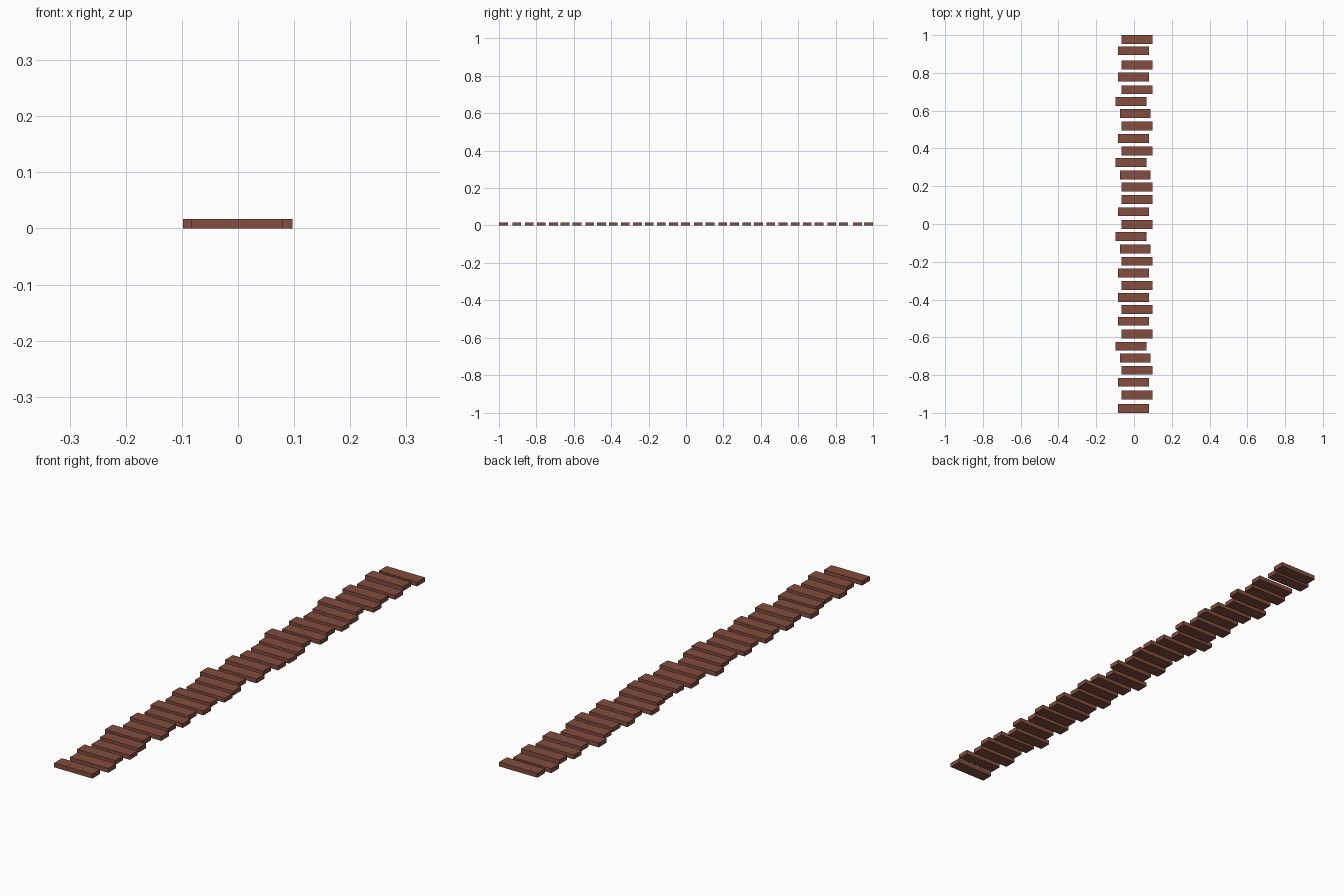
import bpy

if "Cube" in bpy.data.objects:
    bpy.data.objects.remove(bpy.data.objects["Cube"])

WIDTH, DEPTH, HEIGHT = 0.163, 0.047, 0.017

# Sideways offset of each kind of plank placement
SHIFT = {"R": 0.0155, "L": -0.0025, "F": -0.0165, "M": 0.0065}

# Placement kinds and y centres, front to back
kinds = "LRLRMFRLRLRLRMFRLRRMFRLRMFRLRLR"
centres = [-0.976, -0.905, -0.838, -0.774, -0.709, -0.647, -0.583, -0.515,
           -0.452, -0.389, -0.325, -0.260, -0.197, -0.132, -0.067, -0.002,
           0.065, 0.129, 0.196, 0.260, 0.325, 0.387, 0.453, 0.518,
           0.584, 0.648, 0.711, 0.779, 0.842, 0.917, 0.976]

wood = bpy.data.materials.new("red_brown_wood")
wood.diffuse_color = (0.23, 0.075, 0.05, 1)
wood.use_nodes = True
wood.node_tree.nodes["Principled BSDF"].inputs["Base Color"].default_value = wood.diffuse_color


def add_plank(index, x, y):
    bpy.ops.mesh.primitive_cube_add(size=1, location=(x, y, HEIGHT / 2))
    plank = bpy.context.object
    plank.name = f"walkway_plank_{index:02d}"
    plank.scale = (WIDTH, DEPTH, HEIGHT)
    bpy.ops.object.transform_apply(location=False, rotation=False, scale=True)
    plank.data.materials.append(wood)


# Row of staggered planks
for i, (kind, y) in enumerate(zip(kinds, centres), 1):
    add_plank(i, SHIFT[kind], y)
